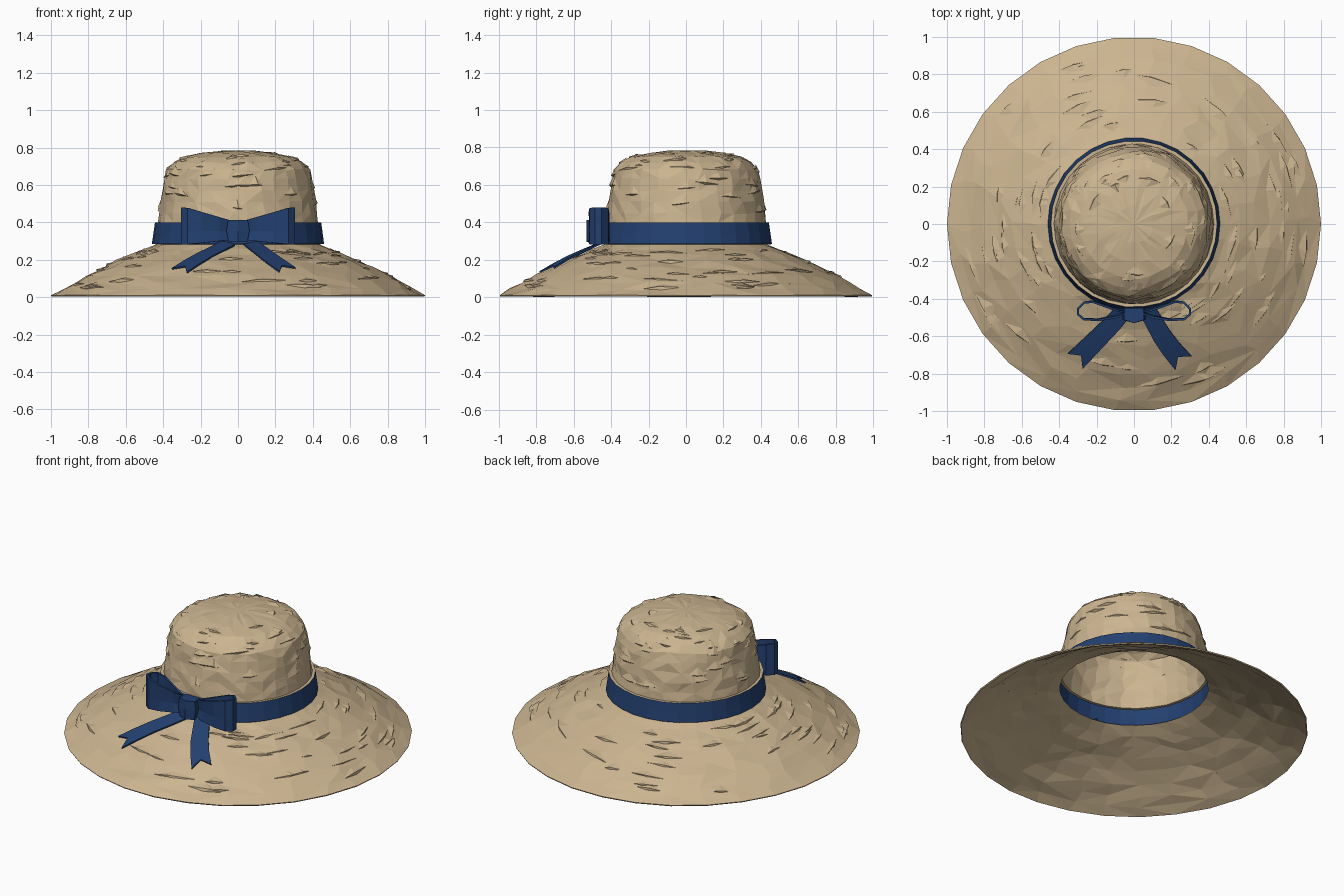
import bpy, bmesh, math, random
from mathutils import Vector

if "Cube" in bpy.data.objects:
    bpy.data.objects.remove(bpy.data.objects["Cube"])

random.seed(4)
SEG = 30


def material(name, rgb):
    m = bpy.data.materials.new(name)
    m.diffuse_color = (*rgb, 1)
    m.use_nodes = True
    m.node_tree.nodes["Principled BSDF"].inputs["Base Color"].default_value = m.diffuse_color
    return m


STRAW = material("straw tan", (0.60, 0.46, 0.28))
NAVY = material("ribbon navy", (0.017, 0.052, 0.165))


def make(name, verts, faces, mats, thickness=0, offset=-1):
    me = bpy.data.meshes.new(name)
    me.from_pydata(verts, [], faces)
    for m in mats:
        me.materials.append(m)
    ob = bpy.data.objects.new(name, me)
    bpy.context.collection.objects.link(ob)
    if thickness:
        s = ob.modifiers.new("thickness", 'SOLIDIFY')
        s.thickness, s.offset = thickness, offset
    return ob


# Outline (radius, height) from the crown top down to the rim
CROWN = [(0.10, 0.782), (0.20, 0.77), (0.29, 0.75), (0.345, 0.72), (0.382, 0.68),
         (0.395, 0.63), (0.405, 0.57), (0.415, 0.51), (0.422, 0.45), (0.428, 0.40)]
BAND = [(0.445, 0.40), (0.453, 0.34), (0.461, 0.285)]
BRIM = [(0.435, 0.282), (0.50, 0.255), (0.57, 0.228), (0.65, 0.195), (0.73, 0.157),
        (0.81, 0.117), (0.88, 0.077), (0.94, 0.043), (1.0, 0.011)]


def height(r, outline=BRIM):
    """Height of an outline at a given radius."""
    for (r0, z0), (r1, z1) in zip(outline, outline[1:]):
        if r <= r1:
            return z0 + (z1 - z0) * (r - r0) / (r1 - r0)
    return outline[-1][1]


# Hat body: one turned, slightly uneven sheet with the band set into it
profile = CROWN + BAND + BRIM
band_start, brim_start = len(CROWN), len(CROWN) + len(BAND)
verts, faces = [(0, 0, 0.785)], []
for i, (r, z) in enumerate(profile):
    in_band = band_start - 1 <= i <= brim_start
    rim = i == len(profile) - 1
    for k in range(SEG):
        amp = 0.001 if in_band or rim else 0.006
        a = 2 * math.pi * k / SEG
        if not in_band and not rim:
            a += random.uniform(-0.05, 0.05)
        rr = r + (0 if rim else random.uniform(-amp, amp))
        zz = z + random.uniform(-amp, amp) * (0.5 if i < 3 else 1)
        verts.append((rr * math.cos(a), rr * math.sin(a), zz))
for k in range(SEG):
    n = (k + 1) % SEG
    faces.append((0, 1 + k, 1 + n))
for i in range(len(profile) - 1):
    for k in range(SEG):
        n = (k + 1) % SEG
        a, b = 1 + i * SEG, 1 + (i + 1) * SEG
        q = (a + k, b + k, b + n, a + n)
        if band_start <= i < brim_start - 1:
            faces.append(q)
        elif random.random() < 0.5:
            faces += [(q[0], q[1], q[2]), (q[0], q[2], q[3])]
        else:
            faces += [(q[0], q[1], q[3]), (q[1], q[2], q[3])]
hat = make("hat_body", verts, faces, [STRAW, NAVY], 0.008)
lo, hi = 1 + band_start * SEG, 1 + (brim_start * SEG)
for p in hat.data.polygons:
    if all(lo <= v < hi for v in p.vertices):
        p.material_index = 1

# Raised straw slivers woven round the crown and brim
verts, faces = [], []


def sliver(outline, count):
    for _ in range(count):
        j = random.randrange(len(outline) - 1)
        t = random.uniform(0.1, 0.9)
        (r0, z0), (r1, z1) = outline[j], outline[j + 1]
        r, z = r0 + (r1 - r0) * t, z0 + (z1 - z0) * t
        slope = Vector((r1 - r0, z1 - z0)).normalized()
        ang = random.uniform(0, 2 * math.pi)
        half = random.uniform(0.05, 0.13) * min(1, r + 0.3)
        out = Vector((math.cos(ang), math.sin(ang), 0))
        side = Vector((-out.y, out.x, 0))
        down = out * slope.x + Vector((0, 0, slope.y))
        normal = side.cross(down) * -1
        if normal.dot(out) + normal.z < 0:
            normal.negate()
        c = out * r + Vector((0, 0, z))
        skew = random.uniform(-0.15, 0.15) * half

        def at(s):
            d = s * half / r
            return (out * math.cos(d) + side * math.sin(d)) * r + Vector((0, 0, z))

        e0, e1 = at(-1) + down * skew, at(1) - down * skew
        ridge = c + normal * 0.010 + side * random.uniform(-0.4, 0.4) * half
        b = len(verts)
        verts.extend([e0, e1, ridge, c - down * 0.05 - normal * 0.004,
                      c + down * 0.009 - normal * 0.006])
        faces.extend([(b, b + 2, b + 3), (b + 2, b + 1, b + 3),
                      (b, b + 4, b + 2), (b + 4, b + 1, b + 2)])


sliver(CROWN[1:-1], 60)
sliver(BRIM[1:-1], 75)
straw = make("straw_slivers", verts, faces, [STRAW])
bm = bmesh.new()
bm.from_mesh(straw.data)
for f in bm.faces:
    f.normal_update()
    c = f.calc_center_median()
    if f.normal.dot(Vector((c.x, c.y, 0.3))) < 0:
        f.normal_flip()
bm.to_mesh(straw.data)
bm.free()

# Bow loops: teardrop ribbons that widen away from the knot
LOOP = [(0.02, -0.475), (0.10, -0.505), (0.19, -0.52), (0.27, -0.515), (0.305, -0.485),
        (0.305, -0.45), (0.27, -0.415), (0.22, -0.41), (0.15, -0.435), (0.08, -0.46)]
for side, name in ((-1, "bow_loop_left"), (1, "bow_loop_right")):
    verts, faces, n = [], [], len(LOOP)
    for x, y in LOOP:
        t = min(1, x / 0.28)
        crease = 0.012 * (1 - t)
        verts += [(side * x, y, 0.31 - 0.028 * t), (side * x, y + crease, 0.355),
                  (side * x, y, 0.40 + 0.08 * t)]
    for i in range(n):
        a, b = 3 * i, 3 * ((i + 1) % n)
        for k in (0, 1):
            q = (a + k, b + k, b + k + 1, a + k + 1)
            faces.append(q if side > 0 else q[::-1])
    make(name, verts, faces, [NAVY], 0.012)

# Knot: tapered wrap around the middle of the bow
verts = [(x * w, y, z) for z, w in ((0.295, 0.8), (0.355, 1.0), (0.412, 0.85))
         for x, y in ((-0.06, -0.45), (-0.062, -0.512), (0, -0.53), (0.062, -0.512), (0.06, -0.45))]
faces = [(5 * j + k, 5 * j + (k + 1) % 5, 5 * j + 5 + (k + 1) % 5, 5 * j + 5 + k)
         for j in (0, 1) for k in range(5)]
faces += [(4, 3, 2, 1, 0), (10, 11, 12, 13, 14)]
make("bow_knot", verts, faces, [NAVY])

# Tails: ribbons draped over the brim with notched ends
TAILS = {"tail_left": [(-0.05, -0.46), (-0.11, -0.53), (-0.18, -0.60), (-0.25, -0.67), (-0.315, -0.735)],
         "tail_right": [(0.07, -0.46), (0.11, -0.53), (0.15, -0.60), (0.20, -0.67), (0.265, -0.745)]}
for name, path in TAILS.items():
    pts = [Vector(p) for p in path]
    verts, faces = [], []
    for i, p in enumerate(pts):
        d = (pts[min(i + 1, 4)] - pts[max(i - 1, 0)]).normalized()
        across = Vector((-d.y, d.x)) * (0.045 + 0.003 * i)
        for s in (-1, 0, 1):
            q = p + across * s
            if i == 4 and s == 0:
                q -= d * 0.045
            verts.append((q.x, q.y, height(q.length) + 0.024))
    for i in range(4):
        for k in (0, 1):
            a = 3 * i + k
            faces.append((a, a + 3, a + 4, a + 1))
    make(name, verts, faces, [NAVY], 0.009)
